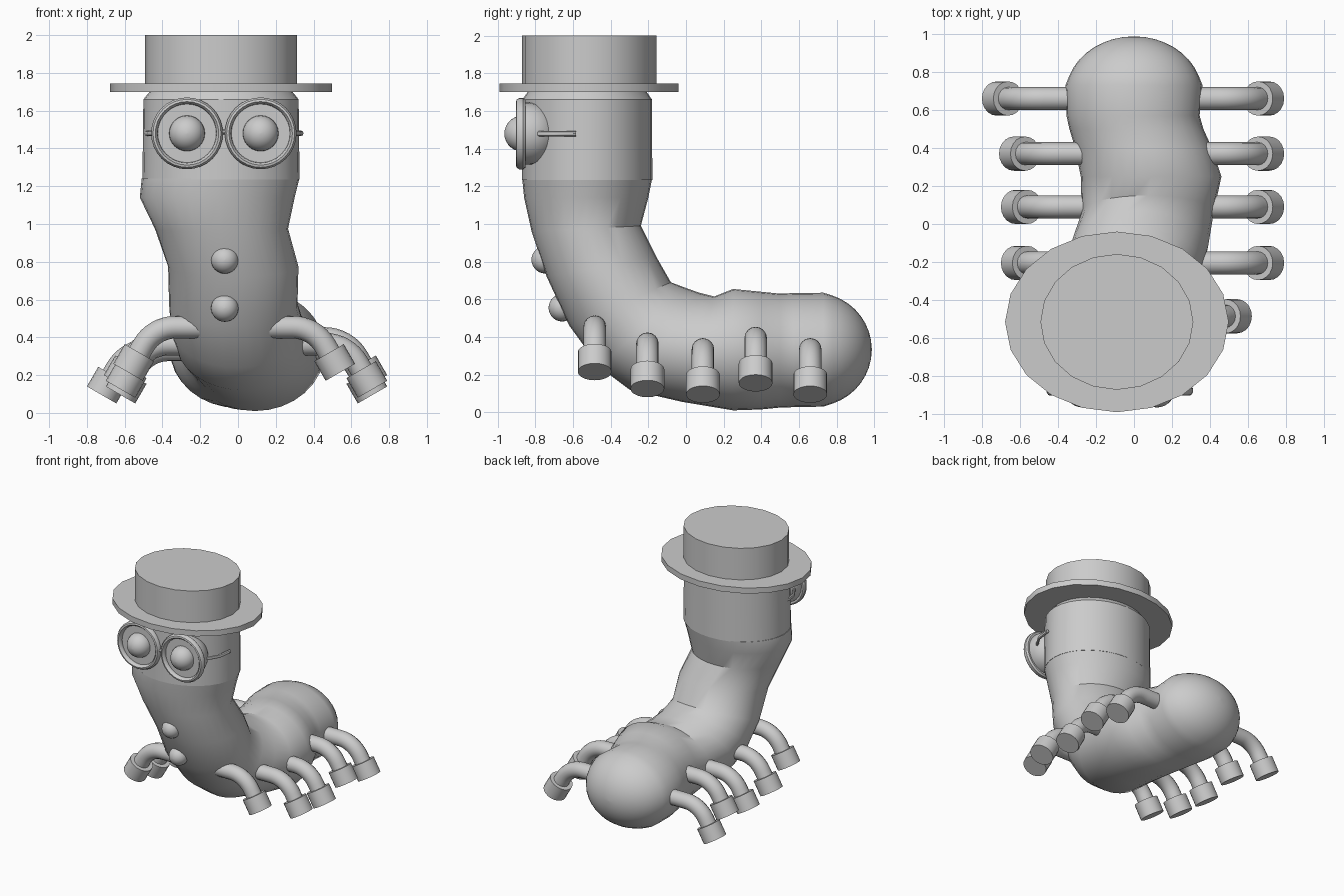
import bpy, bmesh
from math import sin, cos, pi, radians
from mathutils import Vector as V

if "Cube" in bpy.data.objects:
    bpy.data.objects.remove(bpy.data.objects["Cube"])

X, Y, Z = V((1, 0, 0)), V((0, 1, 0)), V((0, 0, 1))


def ellipse(c, u, v, n):
    return [V(c) + u * cos(2 * pi * i / n) + v * sin(2 * pi * i / n) for i in range(n)]


def loft(name, rings, closed=False, angle=35):
    """Skin a list of point rings; cap the ends unless the loft is closed."""
    bm = bmesh.new()
    rows = [[bm.verts.new(p) for p in r] for r in rings]
    n = len(rows[0])
    pairs = list(zip(rows, rows[1:])) + ([(rows[-1], rows[0])] if closed else [])
    for a, b in pairs:
        for i in range(n):
            j = (i + 1) % n
            bm.faces.new((a[i], a[j], b[j], b[i]))
    if not closed:
        bm.faces.new(rows[0])
        bm.faces.new(rows[-1])
    bmesh.ops.recalc_face_normals(bm, faces=bm.faces[:])
    me = bpy.data.meshes.new(name)
    bm.to_mesh(me)
    bm.free()
    ob = bpy.data.objects.new(name, me)
    bpy.context.collection.objects.link(ob)
    bpy.ops.object.select_all(action='DESELECT')
    ob.select_set(True)
    bpy.context.view_layer.objects.active = ob
    bpy.ops.object.shade_smooth_by_angle(angle=radians(angle))
    return ob


def dome(c, r, axis_from, axis_to, steps=10):
    """Rings of a ball about the y axis between two polar angles."""
    out = []
    for k in range(steps + 1):
        a = radians(axis_from + (axis_to - axis_from) * k / steps)
        s = max(sin(a), 0.005) * r
        out.append(ellipse((c[0], c[1] - cos(a) * r, c[2]), X * s, Z * s, 24))
    return out


# body: each section given by front/under point, back/top point and x limits
sections = [
    (-.87, 1.24, -.18, 1.24, -.51, .325), (-.86, 1.14, -.20, 1.14, -.52, .30),
    (-.82, .96, -.24, .99, -.44, .265), (-.74, .72, -.16, .83, -.37, .32),
    (-.62, .46, -.08, .69, -.365, .315), (-.46, .24, .00, .66, -.355, .35),
    (-.30, .12, .07, .635, -.33, .39), (-.02, .055, .15, .615, -.275, .42),
    (.25, .01, .25, .655, -.28, .46), (.40, .015, .40, .64, -.31, .41),
    (.50, .025, .50, .63, -.34, .365), (.57, .027, .57, .633, -.355, .345),
    (.73, .03, .73, .635, -.36, .36)]
body = []
for yf, zf, yb, zb, xa, xb in sections:
    f, b = V((0, yf, zf)), V((0, yb, zb))
    body.append(ellipse((f + b) / 2 + X * (xa + xb) / 2, X * (xb - xa) / 2, (f - b) / 2, 32))
for k in range(1, 10):          # rounded tail
    a = radians(10 + 79 * k / 9)
    body.append(ellipse((0, .68 + .307 * sin(a), .333), X * .36 * cos(a), Z * -.303 * cos(a), 32))
loft("body", body)

# head with bevelled top
HX, HY = -.09, -.525
loft("head", [ellipse((HX, HY, z), X * rx, Y * ry, 32) for z, rx, ry in
              ((1.235, .416, .346), (1.66, .411, .345), (1.71, .37, .31))], angle=25)

# hat
loft("hat_brim", [ellipse((HX, -.515, z), X * .588, Y * .475, 20) for z in (1.70, 1.745)])
loft("hat_crown", [ellipse((HX, -.515, z), X * .402, Y * .357, 20) for z in (1.72, 2.0)])

# goggles: cup, rim, pupil and side arm for each eye
for side, ex in (("left", -.27), ("right", .12)):
    s = -1 if side == "left" else 1
    c = (ex, -.84, 1.48)
    loft(side + "_eye_cup", [ellipse((ex, -.872, 1.48), X * .165, Z * .165, 24)] + dome(c, .165, 90, 180))
    prof = ((.155, -.875), (.158, -.892), (.168, -.903), (.180, -.90), (.190, -.885),
            (.190, -.865), (.180, -.852), (.158, -.855))
    loft(side + "_eye_rim", [ellipse((ex, y, 1.48), X * r, Z * r, 32) for r, y in prof], closed=True)
    loft(side + "_pupil", dome((ex, -.87, 1.48), .095, 0, 180, 14))
    loft(side + "_goggle_arm", [ellipse((-.075 + s * dx, y, 1.48), X * .012, Z * .014, 8)
                                for dx, y in ((.34, -.79), (.395, -.70), (.41, -.585))])
loft("goggle_bridge", [ellipse((x, -.875, 1.487), Y * .015, Z * .012, 8) for x in (-.10, -.05)])

# buttons
for k, (y, z) in enumerate(((-.748, .81), (-.657, .555))):
    loft("button_%d" % k, dome((-.07, y, z), .073, 0, 180, 14))

# legs: y, lowest z, reach to the left, reach to the right
R = .2
for k, (y, zb, left, right) in enumerate(((-.485, .17, .66, .62), (-.205, .08, .70, .79),
                                          (.09, .05, .70, .79), (.37, .11, .71, .79),
                                          (.66, .05, .80, .79))):
    for s, reach, side in ((-1, left, "left"), (1, right, "right")):
        base = V((s * (reach - .078), y, zb + .045))
        d = V((s * .5, 0, -.866))
        perp = V((s * .866, 0, .5))
        top = base - d * .12
        arc_x, tz = abs(top.x) - .02 - .866 * R, top.z + .035 + .5 * R
        rings = [ellipse((s * (arc_x - .2), y, tz), Y * .06, Z * .06, 16)]
        for i in range(9):
            a = radians(60 * i / 8)
            p = (s * (arc_x + R * sin(a)), y, tz - R * (1 - cos(a)))
            rings.append(ellipse(p, Y * .06, V((s * sin(a), 0, cos(a))) * .06, 16))
        rings.append(ellipse(top + d * .03, Y * .06, perp * .06, 16))
        loft("%s_leg_%d" % (side, k), rings)
        loft("%s_foot_%d" % (side, k), [ellipse(p, Y * .09, perp * .09, 20) for p in (top, base)])
